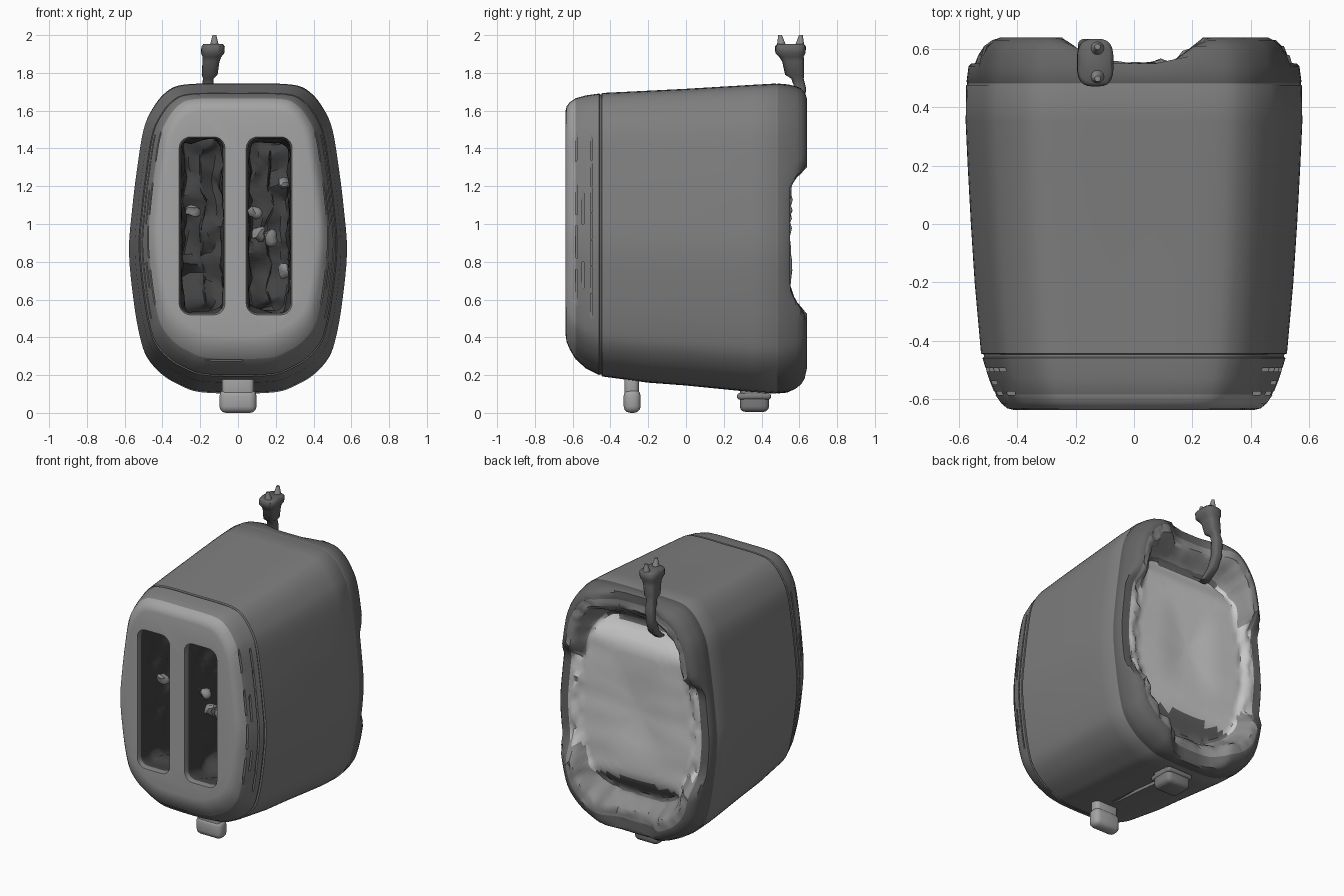
import bpy, bmesh, math
from mathutils import Vector, noise

if "Cube" in bpy.data.objects:
    bpy.data.objects.remove(bpy.data.objects["Cube"])


def grey(name, v):
    m = bpy.data.materials.new(name)
    m.diffuse_color = (v, v, v, 1)
    m.use_nodes = True
    m.node_tree.nodes["Principled BSDF"].inputs["Base Color"].default_value = m.diffuse_color
    return m


SHELL, FRONT, DARK = grey("shell_grey", .21), grey("front_grey", .37), grey("slot_dark", .055)
PANEL, RIM, BAND = grey("panel_light", .52), grey("rim_grey", .26), grey("band_dark", .13)


def smooth(a, b, v):
    t = max(0.0, min(1.0, (v - a) / (b - a)))
    return t * t * (3 - 2 * t)


def finish(name, bm, angle=40, mats=()):
    bmesh.ops.recalc_face_normals(bm, faces=bm.faces)
    me = bpy.data.meshes.new(name)
    bm.to_mesh(me)
    bm.free()
    ob = bpy.data.objects.new(name, me)
    bpy.context.collection.objects.link(ob)
    for m in mats:
        me.materials.append(m)
    shade(ob, angle)
    return ob


def shade(ob, angle=40):
    bpy.ops.object.select_all(action='DESELECT')
    ob.select_set(True)
    bpy.context.view_layer.objects.active = ob
    bpy.ops.object.shade_smooth_by_angle(angle=math.radians(angle))


def loft(rings):
    """Skin a list of closed point rings and cap both ends."""
    bm = bmesh.new()
    vs = [[bm.verts.new(p) for p in r] for r in rings]
    n = len(vs[0])
    for a, b in zip(vs, vs[1:]):
        for i in range(n):
            j = (i + 1) % n
            bm.faces.new((a[i], a[j], b[j], b[i]))
    bm.faces.new(vs[0])
    bm.faces.new(vs[-1])
    return bm


def rounded_box(bm, lo, hi, r, seg=3):
    lo, hi = Vector(lo), Vector(hi)
    vs = bmesh.ops.create_cube(bm, size=1)['verts']
    for v in vs:
        v.co = (lo + hi) / 2 + v.co * (hi - lo)
    if r:
        es = list({e for v in vs for e in v.link_edges})
        bmesh.ops.bevel(bm, geom=es, offset=r, segments=seg, profile=0.5, affect='EDGES')


# Barrel-shaped cross-section, unit half width and half height
half = [(0, -1), (.35, -.99), (.52, -.95), (.69, -.88), (.83, -.77), (.895, -.64),
        (.95, -.42), (.995, -.09), (.965, .2), (.92, .46), (.865, .70), (.79, .83),
        (.66, .945), (.48, .995), (0, 1)]
ctrl = [Vector(p) for p in half + [(-x, z) for x, z in half[-2:0:-1]]]
profile = []
for i in range(len(ctrl)):
    p0, p1, p2, p3 = (ctrl[(i + k) % len(ctrl)] for k in (-1, 0, 1, 2))
    for k in range(4):
        t = k / 4
        profile.append(.5 * (2 * p1 + (p2 - p0) * t + (2 * p0 - 5 * p1 + 4 * p2 - p3) * t * t
                             + (3 * p1 - p0 - 3 * p2 + p3) * t ** 3))


# Back edge: raised at four corners, scooped between them
def rim_y(x, z):
    corner = smooth(.1, .27, abs(x))
    ends = max(smooth(1.2, 1.32, z), 1 - smooth(.48, .67, z))
    return .55 + .09 * corner * ends


# Shell stations: y, half width, top z, bottom z (with two seam grooves)
stations = [(-.637, .415, 1.60, .41), (-.632, .437, 1.622, .375), (-.615, .457, 1.645, .335),
            (-.585, .478, 1.665, .285), (-.53, .50, 1.68, .235), (-.46, .522, 1.69, .20),
            (-.456, .517, 1.686, .204), (-.448, .517, 1.686, .204), (-.444, .527, 1.693, .193),
            (-.2, .549, 1.705, .16), (.0, .562, 1.715, .145), (.2, .573, 1.727, .125),
            (.35, .58, 1.736, .11), (.474, .578, 1.743, .102), (.478, .575, 1.741, .104),
            (.484, .575, 1.741, .104), (.488, .577, 1.743, .103), (.54, .57, 1.738, .108),
            (.58, .561, 1.73, .12), (.61, .548, 1.718, .138), (.63, .527, 1.70, .165),
            (.64, .505, 1.675, .195)]
rings = []
for y, w, zt, zb in stations:
    ring = []
    for p in profile:
        x, z = p.x * w, (zt + zb) / 2 + p.y * (zt - zb) / 2
        ring.append((x, min(y, rim_y(x, z)) if y > .5 else y, z))
    rings.append(ring)

# Rough recessed underside continuing inward from the rim
for s in (.97, .94, .91, .88, .85, .82, .79, .75, .7, .64, .57, .5, .4, .3, .2, .1, .03):
    ring = []
    for p in profile:
        x, z = p.x * .505 * s, .936 + p.y * .738 * s
        lim = rim_y(x, z)
        panel = .53 - .08 * smooth(.42, .6, abs(z - .92)) - .02 * smooth(.5, 0, s)
        t = 1 - smooth(.79, .94, s)
        q = Vector((x, 0, z))
        rough = .03 * smooth(.76, .86, s) * noise.noise(q * 18)
        rough += .008 * noise.noise(Vector((x * 2, 0, z * 7)))
        ring.append((x, min(.64, lim + (panel - lim) * t + rough), z))
    rings.append(ring)
bm = loft(rings)
n, ns = len(profile), len(stations)
for i, f in enumerate(bm.faces):
    k, c = i // n, f.calc_center_median()
    if k < 3 or i == len(bm.faces) - 2:
        f.material_index = 1
    elif k >= ns - 1:       # light panel, shaded recesses top and bottom, rough rim
        scooped = k >= ns + 5 or rim_y(c.x, c.z) < .57
        f.material_index = 3 if scooped and .45 < c.z < 1.5 else 5 if k >= ns + 5 else 4
    elif k >= 15:
        f.material_index = 5
body = finish("toaster_shell", bm, 40, (SHELL, FRONT, DARK, PANEL, RIM, BAND))


def half_width(y, z):
    for a, b in zip(stations, stations[1:]):
        if a[0] <= y <= b[0]:
            k = (y - a[0]) / (b[0] - a[0])
            w, zt, zb = (a[i] + (b[i] - a[i]) * k for i in (1, 2, 3))
            f = (2 * z - zt - zb) / (zt - zb)
            for (x0, f0), (x1, f1) in zip(half, half[1:]):
                if f0 <= f <= f1:
                    return w * (x0 + (x1 - x0) * (f - f0) / (f1 - f0))


def cut(cutter):
    cutter.hide_render = True
    m = body.modifiers.new("cut", 'BOOLEAN')
    m.operation, m.solver, m.object = 'DIFFERENCE', 'EXACT', cutter
    bpy.ops.object.select_all(action='DESELECT')
    bpy.context.view_layer.objects.active = body
    bpy.ops.object.modifier_apply(modifier=m.name)
    bpy.data.objects.remove(cutter)


# Bread slots: rounded openings with uneven inner walls and floor
for cx in (-.19, .165):
    levels = [(-.75, 1), (-.655, 1), (-.635, 1), (-.61, 1), (-.57, 1)]
    levels += [(-.53 + .04 * i, 1) for i in range(9)] + [(-.19, .9), (-.18, .6), (-.18, .3), (-.18, .05)]
    slot = []
    for y, shrink in levels:
        r = .052 + .018 * (1 - smooth(-.66, -.61, y))
        ring = []
        for sx, sz, a0 in ((1, 1, 0), (-1, 1, 90), (-1, -1, 180), (1, -1, 270)):
            for k in range(6):
                a = math.radians(a0 + k * 18)
                ring.append(Vector((cx + sx * .06 + math.cos(a) * r, y,
                                    .99 + sz * .41 + math.sin(a) * r)))
        full = []
        for i, p in enumerate(ring):
            q = ring[(i + 1) % len(ring)]
            steps = 20 if (q - p).length > .4 else 1
            full += [p.lerp(q, k / steps) for k in range(steps)]
        amp = .05 * smooth(-.6, -.45, y)
        for p in full:
            p.x = cx + (p.x - cx) * shrink
            p.z = .99 + (p.z - .99) * (.85 + .15 * shrink)
            d = noise.noise_vector(p * 9)
            p += Vector((d.x * .8, d.y * (1.5 if shrink < 1 else 0), d.z)) * amp
        slot.append(full)
    cut(finish("slot_cutter", loft(slot)))

# Side vents, lever track and front crease
bm = bmesh.new()
vents = {-.58: ((.57, .76), (.82, .99), (1.05, 1.22), (1.33, 1.5)),
         -.545: ((.66, .80), (1.0, 1.18)),
         -.5: tuple((.5 + .14 * i, .632 + .14 * i) for i in range(7))}
for side in (-1, 1):
    for y, spans in vents.items():
        for z0, z1 in spans:
            x = side * half_width(y, (z0 + z1) / 2)
            rounded_box(bm, (x - .014, y - .006, z0), (x + .014, y + .006, z1), 0)
rounded_box(bm, (-.012, -.25, .0), (.012, .28, .165), 0)
rounded_box(bm, (-.17, -.70, .275), (.02, -.57, .283), 0)
cut(finish("detail_cutter", bm))
for f in body.data.polygons:
    c = f.center
    if -.615 < c.y < .3 and abs(c.x) < .36 and .46 < c.z < 1.53:
        f.material_index = 2
shade(body)

# Crumbs caught in the slots
bm = bmesh.new()
for x, y, z, r in ((-.24, -.47, 1.07, .035), (.11, -.45, .95, .04), (.17, -.43, .93, .04),
                   (.09, -.48, 1.06, .035), (.24, -.42, 1.22, .035), (.25, -.4, .75, .035)):
    for v in bmesh.ops.create_icosphere(bm, subdivisions=2, radius=r)['verts']:
        v.co *= 1 + .6 * noise.noise(v.co * 25 + Vector((x, y, z)) * 9)
        v.co += Vector((x, y, z))
finish("slot_crumbs", bm, 40, [RIM])

# Lever: wide rounded paddle on a neck
bm = bmesh.new()
rounded_box(bm, (-.098, -.33, 0), (.098, -.24, .125), .035)
rounded_box(bm, (-.085, -.325, .08), (.085, -.25, .21), .025)
finish("lever", bm, 40, [FRONT])

# Browning knob
bm = bmesh.new()
rounded_box(bm, (-.09, .285, 0.005), (.09, .44, .17), .03)
rounded_box(bm, (-.095, .27, .07), (.095, .45, .105), .015)
finish("control_knob", bm, 40, [SHELL])

# Cord and plug
path = [(-.15, .50, .028, .03, 1.48), (-.155, .57, .03, .03, 1.54), (-.16, .60, .03, .03, 1.62),
        (-.16, .605, .032, .03, 1.72), (-.157, .59, .028, .033, 1.77), (-.15, .575, .042, .05, 1.79),
        (-.143, .567, .045, .058, 1.86), (-.138, .558, .05, .065, 1.885), (-.134, .553, .062, .08, 1.905),
        (-.132, .553, .062, .082, 1.94), (-.132, .553, .052, .07, 1.952)]
tube = []
for cx, cy, rx, ry, z in path:
    ring = []
    for k in range(24):
        c, s = math.cos(k * math.pi / 12), math.sin(k * math.pi / 12)
        ring.append((cx + rx * math.copysign(abs(c) ** .65, c),
                     cy + ry * math.copysign(abs(s) ** .65, s), z))
    tube.append(ring)
finish("plug_and_cord", loft(tube), 50, [BAND])

# Plug prongs
bm = bmesh.new()
for y, lean in ((.508, -.01), (.6, .008)):
    for v in bmesh.ops.create_cone(bm, cap_ends=True, segments=12, radius1=.028,
                                   radius2=.01, depth=.07)['verts']:
        v.co += Vector((-.125, y + (lean if v.co.z > 0 else 0), 1.965))
finish("plug_prongs", bm, 40, [RIM])
